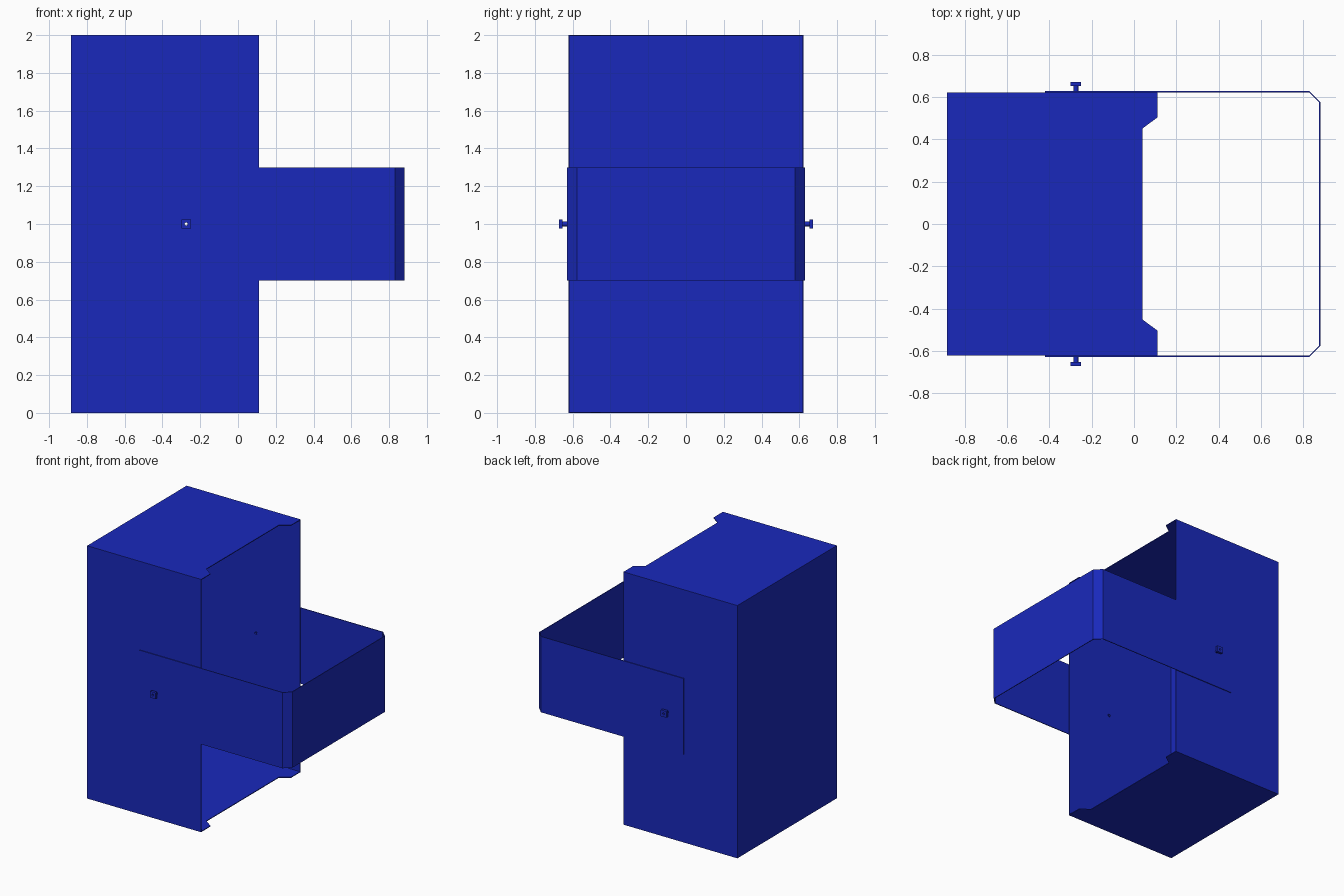
import bpy, bmesh
from math import pi

if "Cube" in bpy.data.objects:
    bpy.data.objects.remove(bpy.data.objects["Cube"])

T = 0.006                     # sheet thickness
PX, PZ = -0.275, 1.0          # pin axis

mat = bpy.data.materials.new("blue_paint")
mat.diffuse_color = (0.01, 0.022, 0.5, 1)
mat.use_nodes = True
mat.node_tree.nodes["Principled BSDF"].inputs["Base Color"].default_value = mat.diffuse_color


def prism(name, outline, z0, z1):
    """Extrude an xy outline between two heights."""
    bm = bmesh.new()
    face = bm.faces.new([bm.verts.new((x, y, z0)) for x, y in outline])
    ext = bmesh.ops.extrude_face_region(bm, geom=[face])
    for v in ext["geom"]:
        if isinstance(v, bmesh.types.BMVert):
            v.co.z = z1
    bmesh.ops.recalc_face_normals(bm, faces=bm.faces)
    me = bpy.data.meshes.new(name)
    bm.to_mesh(me)
    bm.free()
    ob = bpy.data.objects.new(name, me)
    bpy.context.collection.objects.link(ob)
    me.materials.append(mat)
    return ob


def mirrored(half):
    """Complete a half outline (y > 0) with its mirror image."""
    return half + [(x, -y) for x, y in reversed(half)]


def rod(name, radius, y0, y1, sides=16):
    bpy.ops.mesh.primitive_cylinder_add(vertices=sides, radius=radius, depth=abs(y1 - y0),
                                        location=(PX, (y0 + y1) / 2, PZ), rotation=(pi / 2, 0, 0))
    ob = bpy.context.object
    ob.name = name
    ob.data.materials.append(mat)
    return ob


# Cutter for the pin bore
cutter = rod("bore_cutter", 0.008, -1, 1)
cutter.hide_render = True
cutter.hide_viewport = True


def drill(ob):
    m = ob.modifiers.new("bore", 'BOOLEAN')
    m.operation = 'DIFFERENCE'
    m.solver = 'EXACT'
    m.object = cutter


# Three-sided case wall, open towards +x
L, R, W = -0.885, 0.112, 0.622
walls = prism("case_walls", mirrored([(R, W - T), (R, W), (L, W)])[:3]
              + [(L, -W), (R, -W), (R, -W + T), (L + T, -W + T), (L + T, W - T)], T, 2 - T)
drill(walls)

# Notched top and bottom plates
plate = mirrored([(L, W), (R, W), (R, 0.505), (0.04, 0.452)])
prism("bottom_plate", plate, 0, T)
prism("top_plate", plate, 2 - T, 2)

# Swinging strap with chamfered corners
outer = [(-0.42, 0.629), (0.83, 0.629), (0.882, 0.577)]
inner = [(-0.42, 0.629 - T), (0.83 - T * 0.4, 0.629 - T), (0.882 - T, 0.577 - T * 0.4)]
strap = prism("strap", mirrored(outer) + mirrored(inner)[::-1], 0.7, 1.3)
drill(strap)

# Hollow pivot pins with square heads
for side, s in (("front", -1), ("back", 1)):
    drill(rod(side + "_pin_stem", 0.012, s * 0.612, s * 0.655))
    bpy.ops.mesh.primitive_cube_add(size=1, location=(PX, s * 0.663, PZ))
    head = bpy.context.object
    head.name = side + "_pin_head"
    head.scale = (0.05, 0.02, 0.05)
    head.data.materials.append(mat)
    drill(head)
